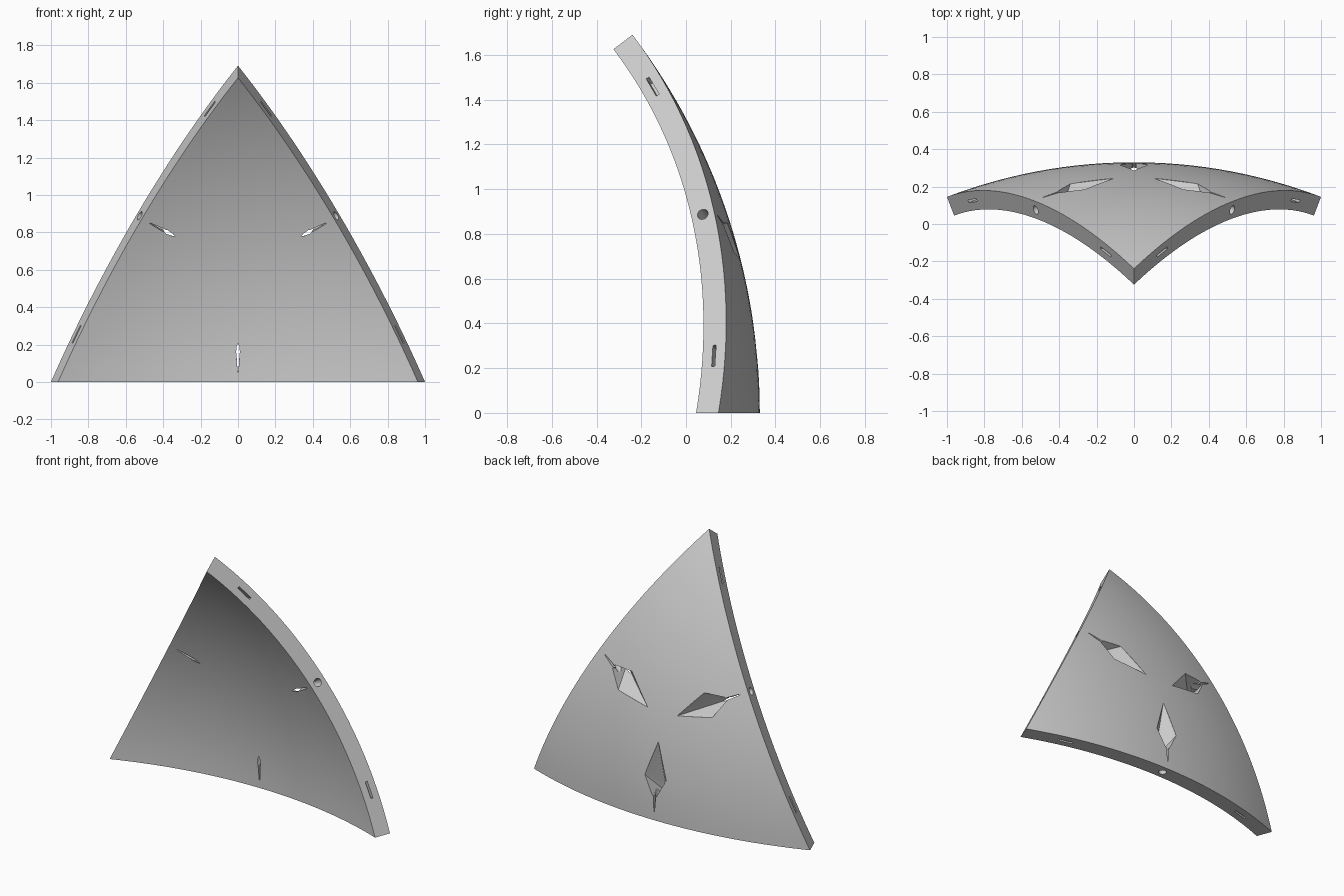
import bpy, bmesh, math
from mathutils import Vector, Matrix

if "Cube" in bpy.data.objects:
    bpy.data.objects.remove(bpy.data.objects["Cube"])

R_OUT, R_IN = 2.795, 2.688          # shell radii
R_MID = (R_OUT + R_IN) / 2
CENTRE = Vector((0, -2.465, 0))     # centre of the sphere
N = 28                              # grid divisions per edge
CORNERS = [Vector(p).normalized() for p in
           ((-1, 2.61, 0), (1, 2.61, 0), (0, 2.225, 1.69))]
MIDDLE = sum(CORNERS, Vector()).normalized()

grey = bpy.data.materials.new("light_grey")
grey.diffuse_color = (0.6, 0.6, 0.6, 1)
grey.use_nodes = True
grey.node_tree.nodes["Principled BSDF"].inputs["Base Color"].default_value = grey.diffuse_color


def to_object(name, bm):
    bmesh.ops.recalc_face_normals(bm, faces=bm.faces)
    me = bpy.data.meshes.new(name)
    bm.to_mesh(me)
    bm.free()
    me.materials.append(grey)
    ob = bpy.data.objects.new(name, me)
    bpy.context.collection.objects.link(ob)
    return ob


def hull(name, points, frame):
    bm = bmesh.new()
    for p in points:
        bm.verts.new(frame @ Vector(p))
    res = bmesh.ops.convex_hull(bm, input=bm.verts)
    bmesh.ops.delete(bm, geom=list({g for g in res["geom_interior"] + res["geom_unused"]
                                    if isinstance(g, bmesh.types.BMVert)}), context='VERTS')
    return to_object(name, bm)


def on_shell(w, e, r):
    """Point w sideways, e inward from the edge, at radius r (edge frame)."""
    t = e / R_OUT
    return (w, r * math.sin(t), r * math.cos(t))


def box(name, size, matrix):
    bm = bmesh.new()
    bmesh.ops.create_cube(bm, size=1, matrix=matrix @ Matrix.Diagonal((*size, 1)))
    return to_object(name, bm)


# Curved triangular panel: spherical grid, thickened radially
bm = bmesh.new()
grid = {}
for i in range(N + 1):
    for j in range(N + 1 - i):
        d = CORNERS[0] * (N - i - j) + CORNERS[1] * i + CORNERS[2] * j
        grid[i, j] = bm.verts.new(CENTRE + d.normalized() * R_IN)
for i in range(N):
    for j in range(N - i):
        bm.faces.new((grid[i, j], grid[i + 1, j], grid[i, j + 1]))
        if i + j < N - 1:
            bm.faces.new((grid[i + 1, j], grid[i + 1, j + 1], grid[i, j + 1]))
ext = bmesh.ops.extrude_face_region(bm, geom=bm.faces[:], use_keep_orig=True)
for v in ext["geom"]:
    if isinstance(v, bmesh.types.BMVert):
        v.co = CENTRE + (v.co - CENTRE).normalized() * R_OUT
panel = to_object("curved_panel", bm)

cutters = []
for k in range(3):
    # Edge frame: x along the edge, y into the panel, z outward
    a, b = CORNERS[k], CORNERS[(k + 1) % 3]
    out = (a + b).normalized()
    inward = a.cross(b).normalized()
    if inward.dot(MIDDLE) < 0:
        inward = -inward
    along = inward.cross(out)
    frame = Matrix.Translation(CENTRE) @ Matrix((along, inward, out)).transposed().to_4x4()

    # Kite-shaped V pocket
    outline = [(0, 0.50), (0.078, 0.275), (-0.078, 0.275), (0.014, 0.155), (-0.014, 0.155)]
    pts = [on_shell(w, e, r) for w, e in outline for r in (R_OUT, R_OUT + 0.03)]
    pts += [on_shell(w, e, R_IN - 0.008) for w, e in
            ((0, 0.195), (0.006, 0.155), (-0.006, 0.155))]
    cutters.append(hull("pocket_cutter", pts, frame))

    # Narrow slit through the shell at the tail of the pocket
    tail = [(s * w, e) for s in (1, -1) for w, e in ((0.007, 0.2), (0.007, 0.13), (0.002, 0.055))]
    cutters.append(hull("slit_cutter", [on_shell(w, e, r) for w, e in tail
                                        for r in (R_IN - 0.03, R_OUT + 0.03)], frame))

    # Bolt hole from the edge into the pocket
    bm = bmesh.new()
    bmesh.ops.create_cone(bm, cap_ends=True, segments=24, radius1=0.025, radius2=0.025,
                          depth=0.28, matrix=frame @ Matrix.Translation((0, 0.09, R_MID))
                          @ Matrix.Rotation(math.pi / 2, 4, 'X'))
    cutters.append(to_object("bolt_hole_cutter", bm))

    # Two joining slots in the edge
    for s in (-1, 1):
        m = frame @ Matrix.Rotation(s * 0.263, 4, 'Y') @ Matrix.Translation((0, 0, R_MID))
        cutters.append(box("edge_slot_cutter", (0.105, 0.12, 0.015), m))

# Cut everything out of the panel
bpy.context.view_layer.objects.active = panel
panel.select_set(True)
for c in cutters:
    mod = panel.modifiers.new("cut", 'BOOLEAN')
    mod.operation, mod.solver, mod.object = 'DIFFERENCE', 'EXACT', c
    bpy.ops.object.modifier_apply(modifier=mod.name)
for c in cutters:
    bpy.data.objects.remove(c, do_unlink=True)
bpy.ops.object.shade_smooth_by_angle(angle=math.radians(20))
